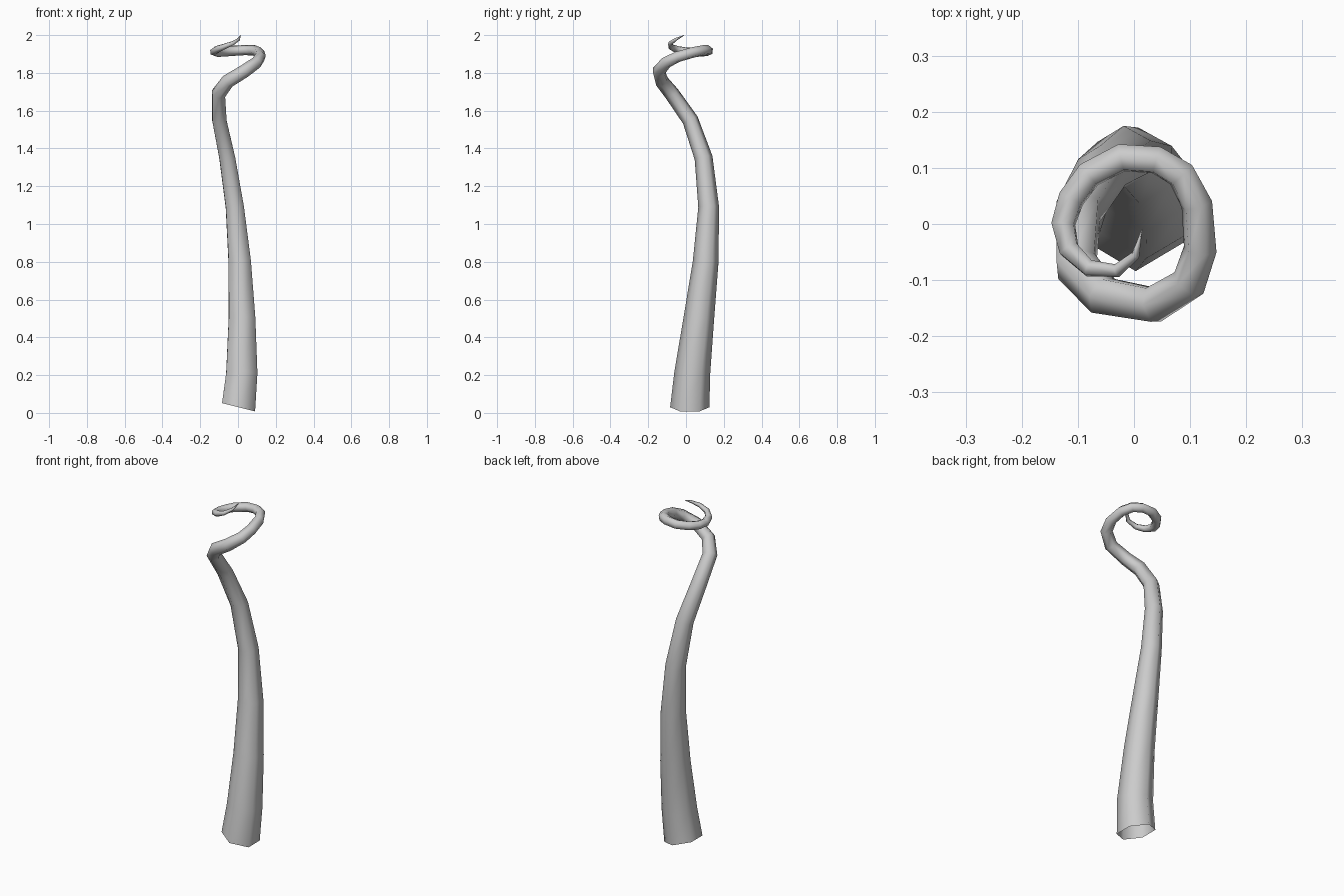
import bpy, bmesh, math
from mathutils import Vector

SIDES = 6
# Centre line and radius: x, y, z, r
PATH = [
    (0.003, 0.020, 0.03, 0.104), (0.020, 0.033, 0.21, 0.095), (0.021, 0.068, 0.50, 0.081),
    (0.009, 0.104, 0.80, 0.068), (-0.017, 0.120, 1.09, 0.055), (-0.057, 0.093, 1.35, 0.048),
    (-0.099, 0.023, 1.55, 0.043), (-0.103, -0.075, 1.69, 0.040), (-0.055, -0.128, 1.755, 0.037),
    (0.035, -0.144, 1.81, 0.035), (0.098, -0.105, 1.855, 0.032), (0.118, -0.045, 1.885, 0.030),
    (0.112, 0.035, 1.908, 0.029), (0.084, 0.088, 1.919, 0.028), (0.040, 0.114, 1.921, 0.027),
    (-0.022, 0.118, 1.917, 0.027), (-0.080, 0.088, 1.912, 0.026), (-0.112, 0.045, 1.909, 0.025),
    (-0.126, 0.000, 1.912, 0.023), (-0.116, -0.045, 1.922, 0.020), (-0.080, -0.079, 1.937, 0.016),
    (-0.030, -0.083, 1.956, 0.012), (0.003, -0.055, 1.977, 0.008), (0.014, -0.010, 1.999, 0.001),
]
pts = [Vector(p[:3]) for p in PATH]


def tangent(i):
    if i == 0:
        return Vector((0.25, 0, 1)).normalized()
    if i == len(pts) - 1:
        return (pts[i] - pts[i - 1]).normalized()
    return ((pts[i] - pts[i - 1]).normalized() + (pts[i + 1] - pts[i]).normalized()).normalized()


# Tapering hexagonal tube swept with a twist-free frame, open at the base
bm = bmesh.new()
rings = []
prev, side = tangent(0), Vector((0, 1, 0))
for i, p in enumerate(pts):
    t = tangent(i)
    side = prev.rotation_difference(t) @ side
    side = (side - t * side.dot(t)).normalized()
    up = t.cross(side)
    prev = t
    rings.append([bm.verts.new(p + PATH[i][3] * (side * math.cos(a) + up * math.sin(a)))
                  for a in (2 * math.pi * k / SIDES for k in range(SIDES))])
for a, b in zip(rings, rings[1:]):
    for k in range(SIDES):
        n = (k + 1) % SIDES
        bm.faces.new((a[k], a[n], b[n], b[k]))
bm.faces.new(rings[-1])
for f in bm.faces:
    f.smooth = True

mesh = bpy.data.meshes.new("tentacle")
bm.to_mesh(mesh)
bm.free()
bpy.context.collection.objects.link(bpy.data.objects.new("tentacle", mesh))
